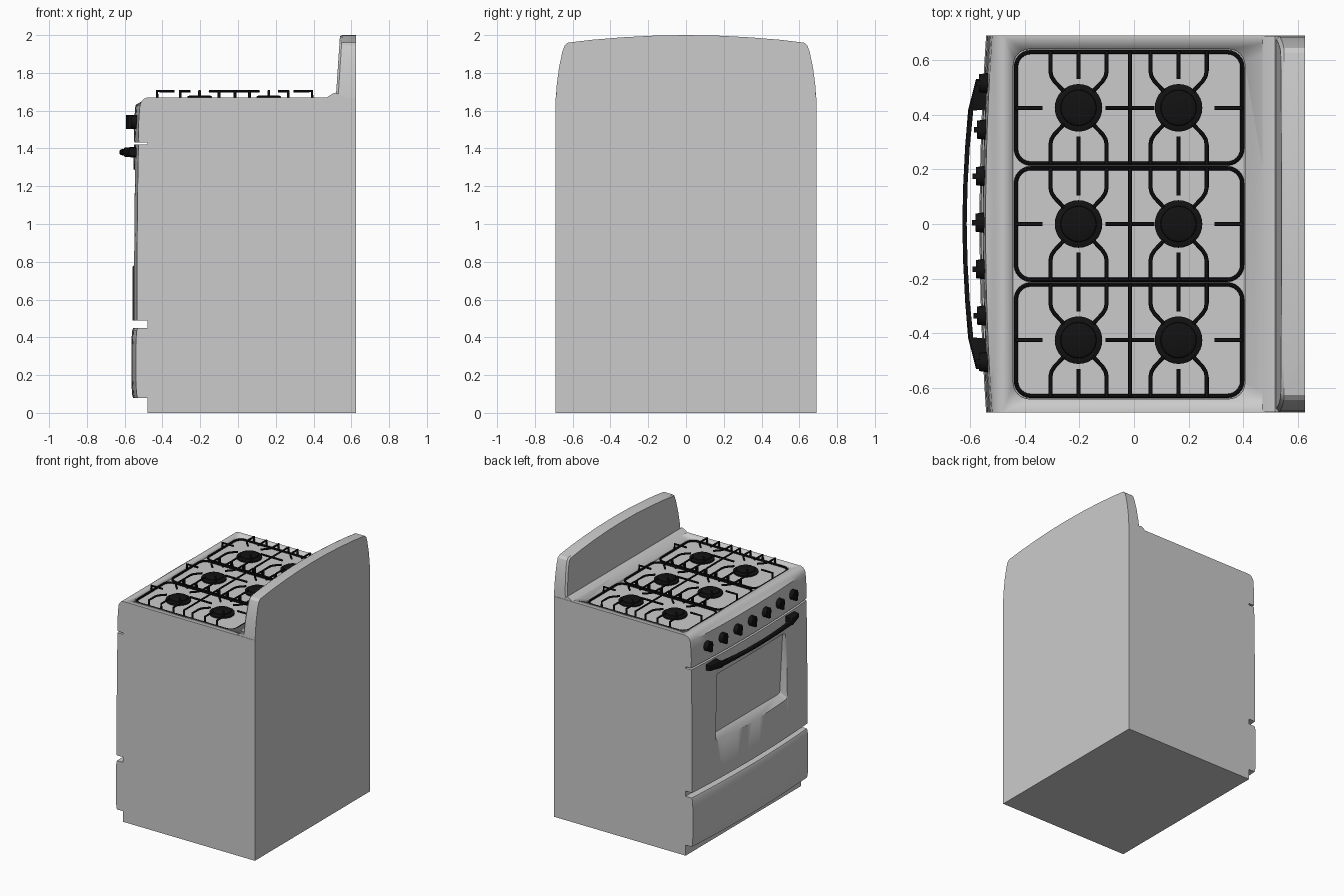
import bpy, bmesh, math
from mathutils import Matrix

if "Cube" in bpy.data.objects:
    bpy.data.objects.remove(bpy.data.objects["Cube"])

black = bpy.data.materials.new("black_enamel")
black.diffuse_color = (0.006, 0.006, 0.006, 1)
black.use_nodes = True
black.node_tree.nodes["Principled BSDF"].inputs["Base Color"].default_value = black.diffuse_color


def finish(name, bm, mat=None, angle=30):
    bmesh.ops.recalc_face_normals(bm, faces=bm.faces)
    me = bpy.data.meshes.new(name)
    bm.to_mesh(me)
    bm.free()
    ob = bpy.data.objects.new(name, me)
    bpy.context.collection.objects.link(ob)
    if mat:
        me.materials.append(mat)
    bpy.ops.object.select_all(action='DESELECT')
    ob.select_set(True)
    bpy.context.view_layer.objects.active = ob
    bpy.ops.object.shade_smooth_by_angle(angle=math.radians(angle))
    return ob


def loft(name, rings, mat=None, angle=30):
    """Skin a list of equal-length closed point rings and cap both ends."""
    bm = bmesh.new()
    vs = [[bm.verts.new(p) for p in r] for r in rings]
    n = len(rings[0])
    for a, b in zip(vs, vs[1:]):
        for i in range(n):
            j = (i + 1) % n
            bm.faces.new((a[i], a[j], b[j], b[i]))
    bm.faces.new(vs[0])
    bm.faces.new(vs[-1])
    return finish(name, bm, mat, angle)


def bowed(name, profile, steps=16):
    """Side profile (x, z) swept across the width; its front bows outward."""
    rings = []
    for k in range(steps + 1):
        y = -0.69 + 1.38 * k / steps
        b = -0.024 * (1 - (y / 0.69) ** 2)
        rings.append([(x + (b if x < -0.515 else 0), y, z) for x, z in profile])
    return loft(name, rings)


def rounded_rect(cx, cy, hx, hy, r, z, seg=6):
    pts = []
    for q, (sx, sy) in enumerate(((1, 1), (-1, 1), (-1, -1), (1, -1))):
        for k in range(seg + 1):
            a = math.pi / 2 * (q + k / seg)
            pts.append((cx + sx * (hx - r) + r * math.cos(a),
                        cy + sy * (hy - r) + r * math.sin(a), z))
    return pts


def cut(ob, cutter):
    m = ob.modifiers.new("cut", 'BOOLEAN')
    m.object = cutter
    m.operation = 'DIFFERENCE'
    m.solver = 'EXACT'
    bpy.ops.object.select_all(action='DESELECT')
    bpy.context.view_layer.objects.active = ob
    ob.select_set(True)
    bpy.ops.object.modifier_apply(modifier=m.name)
    bpy.data.objects.remove(cutter)


def tubes(name, paths, radius):
    """Paths are (points, closed) pairs, made into one mesh of round bars."""
    cu = bpy.data.curves.new(name, 'CURVE')
    cu.dimensions = '3D'
    cu.bevel_depth = radius
    cu.bevel_resolution = 2
    cu.use_fill_caps = True
    for pts, closed in paths:
        s = cu.splines.new('POLY')
        s.points.add(len(pts) - 1)
        for p, c in zip(s.points, pts):
            p.co = (*c, 1)
        s.use_cyclic_u = closed
    cu.materials.append(black)
    ob = bpy.data.objects.new(name, cu)
    bpy.context.collection.objects.link(ob)
    bpy.ops.object.select_all(action='DESELECT')
    ob.select_set(True)
    bpy.context.view_layer.objects.active = ob
    bpy.ops.object.convert(target='MESH')
    bpy.ops.object.shade_smooth_by_angle(angle=math.radians(40))


# Cabinet with a shallow cooktop tray
body = loft("cabinet", [[(x, y, z) for x, z in
            ((-0.48, 0), (0.625, 0), (0.625, 1.67), (-0.48, 1.67))] for y in (-0.69, 0.69)])
cut(body, loft("tray_cutter", [rounded_rect(-0.018, 0, 0.424, 0.64, 0.06, z) for z in (1.65, 1.75)]))

# Bowed front: drawer, oven door, control panel
bowed("drawer", [(-0.48, 0.08), (-0.532, 0.08), (-0.537, 0.10), (-0.541, 0.17), (-0.541, 0.36),
                 (-0.537, 0.435), (-0.53, 0.45), (-0.48, 0.45)])
door = bowed("oven_door", [(-0.48, 0.49), (-0.535, 0.49), (-0.535, 0.80), (-0.531, 1.20),
                           (-0.527, 1.42), (-0.48, 1.42)])
bowed("control_panel", [(-0.48, 1.432), (-0.525, 1.432), (-0.528, 1.50), (-0.524, 1.57),
                        (-0.519, 1.63), (-0.512, 1.648), (-0.50, 1.662), (-0.48, 1.67)])


# Tapered window recess, deeper toward the bottom
def window_ring(hy, z0, z1, r, xb, xt):
    return [(xb + (xt - xb) * (z - z0) / (z1 - z0), y, z) for y, z, _ in
            rounded_rect(0, (z0 + z1) / 2, hy, (z1 - z0) / 2, r, 0, 4)]


cut(door, loft("window_cutter", [window_ring(0.46, 0.74, 1.31, 0.03, -0.60, -0.60),
                                 window_ring(0.40, 0.82, 1.28, 0.02, -0.505, -0.53)]))

# Raised strip and curved backguard
loft("back_strip", [[(x, y, z) for x, z in ((0.47, 1.66), (0.47, 1.67), (0.50, 1.69), (0.515, 1.695),
     (0.535, 1.685), (0.56, 1.67), (0.56, 1.66))] for y in (-0.688, 0.688)])
half = [(0.688, 1.665), (0.684, 1.74), (0.672, 1.83), (0.655, 1.91), (0.643, 1.945),
        (0.625, 1.96), (0.50, 1.975), (0.34, 1.988), (0.17, 1.997)]
outline = half + [(0, 2.0)] + [(-y, z) for y, z in reversed(half)]


def guard_ring(inset, dx):
    return [(0.518 + dx + (z - 1.67) * 0.065, y * (1 - inset / 0.69),
             z - inset * 0.5 * (z > 1.7)) for y, z in outline]


loft("backguard", [[(0.625, y, z) for y, z in outline], guard_ring(0, 0.012), guard_ring(0.012, 0)])

# Pan grates and burners
lo, hi = 1.658, 1.703
for row, cy in enumerate((-0.425, 0, 0.425)):
    paths = [(rounded_rect(-0.018, cy, 0.414, 0.204, 0.055, lo), True),
             ([(-0.015, cy - 0.2, lo), (-0.015, cy - 0.2, hi),
               (-0.015, cy + 0.2, hi), (-0.015, cy + 0.2, lo)], False),
             ([(-0.105, cy, hi), (0.075, cy, hi)], False)]
    for x0, x1 in ((-0.428, -0.335), (0.392, 0.295)):
        paths.append(([(x0, cy, lo), (x0, cy, hi), (x1, cy, hi)], False))
    for col, bx in enumerate((-0.203, 0.163)):
        for sy in (-1, 1):
            ye = cy + sy * 0.204
            paths.append(([(bx, ye, lo), (bx, ye, hi), (bx, cy + sy * 0.105, hi)], False))
            for sx in (-1, 1):
                bend = ((0.103, 0.135), (0.099, 0.115), (0.088, 0.097), (0.053, 0.06))
                paths.append(([(bx + sx * 0.103, ye, lo), (bx + sx * 0.103, ye, hi)] +
                              [(bx + sx * a, cy + sy * b, hi) for a, b in bend], False))
        loft(f"burner_{row}_{col}", [[(bx + r * math.cos(a), cy + r * math.sin(a), z) for a in
             [k * math.tau / 32 for k in range(32)]] for r, z in
             ((0.087, 1.648), (0.087, 1.662), (0.078, 1.666), (0.066, 1.667), (0.064, 1.676), (0.055, 1.68))],
             black)
    tubes(f"grate_{row}", paths, 0.0075)

# Control knobs: round skirt with an upright grip
for i in range(7):
    y = 0.515 - i * 0.17
    x0 = -0.526 - 0.024 * (1 - (y / 0.69) ** 2)
    bm = bmesh.new()
    rot = Matrix.Translation((x0 - 0.012, y, 1.54)) @ Matrix.Rotation(-math.pi / 2, 4, 'Y')
    bmesh.ops.create_cone(bm, cap_ends=True, segments=24, radius1=0.038, radius2=0.033,
                          depth=0.036, matrix=rot)
    bmesh.ops.create_cube(bm, size=1, matrix=Matrix.Translation((x0 - 0.03, y, 1.54)) @
                          Matrix.Diagonal((0.024, 0.02, 0.075, 1)))
    finish(f"knob_{i}", bm, black)

# Bowed door handle with wedge-shaped ends
stations = [(0.53, -0.578, -0.53, 0.022), (0.42, -0.606, -0.53, 0.03), (0.415, -0.607, -0.588, 0.022),
            (0.28, -0.618, -0.601, 0.018), (0.14, -0.625, -0.609, 0.017), (0, -0.628, -0.612, 0.017)]
stations += [(-y, a, b, h) for y, a, b, h in reversed(stations[:-1])]
loft("door_handle", [[(b, y, 1.38 - h), (a + 0.005, y, 1.38 - h * 0.8), (a, y, 1.38 - h * 0.4),
                      (a, y, 1.38 + h * 0.4), (a + 0.005, y, 1.38 + h * 0.8), (b, y, 1.38 + h)]
                     for y, a, b, h in stations], black, 40)
